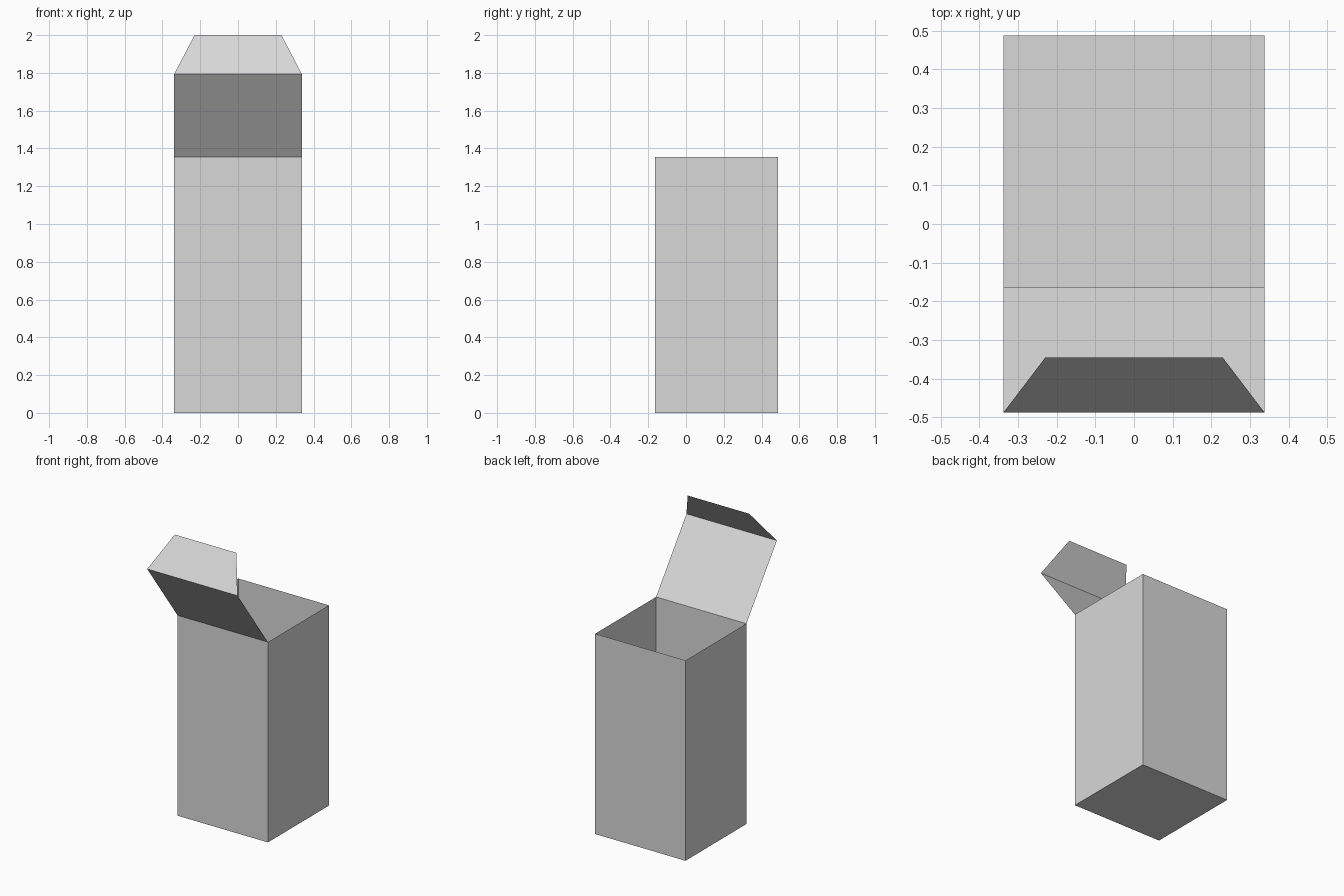
import bpy
import bmesh

cube = bpy.data.objects.get("Cube")
if cube:
    bpy.data.objects.remove(cube, do_unlink=True)

# Plain light card
card = bpy.data.materials.new("light_grey_card")
card.use_nodes = True
colour = (0.69, 0.69, 0.69, 1)
card.diffuse_color = colour
card.node_tree.nodes["Principled BSDF"].inputs["Base Color"].default_value = colour

HALF_W = 0.338
FRONT, BACK = -0.163, 0.488
HEIGHT = 1.355
LID_EDGE = (-0.488, 1.793)    # y, z of the crease between lid and tuck flap
FLAP_TIP = (-0.346, 2.0)      # y, z of the flap's free edge
FLAP_HALF_W = 0.23


def make_object(name, bm):
    mesh = bpy.data.meshes.new(name)
    bm.to_mesh(mesh)
    bm.free()
    mesh.materials.append(card)
    obj = bpy.data.objects.new(name, mesh)
    bpy.context.collection.objects.link(obj)
    return obj


def panel(name, low, high, low_half, high_half):
    """Flat card panel between two (y, z) creases, facing the front."""
    bm = bmesh.new()
    corners = [(-low_half, *low), (low_half, *low),
               (high_half, *high), (-high_half, *high)]
    bm.faces.new([bm.verts.new(c) for c in corners])
    return make_object(name, bm)


# Open-topped carton: a box without its top face
bm = bmesh.new()
bmesh.ops.create_cube(bm, size=1)
bmesh.ops.scale(bm, vec=(2 * HALF_W, BACK - FRONT, HEIGHT), verts=bm.verts)
bmesh.ops.translate(bm, vec=(0, (FRONT + BACK) / 2, HEIGHT / 2), verts=bm.verts)
bm.normal_update()
top = [f for f in bm.faces if f.normal.z > 0.9]
bmesh.ops.delete(bm, geom=top, context="FACES_ONLY")
make_object("carton_body", bm)

# Lid hinged on the front edge, with a tapered tuck flap folded back
panel("lid", (FRONT, HEIGHT), LID_EDGE, HALF_W, HALF_W)
panel("tuck_flap", LID_EDGE, FLAP_TIP, HALF_W, FLAP_HALF_W)
